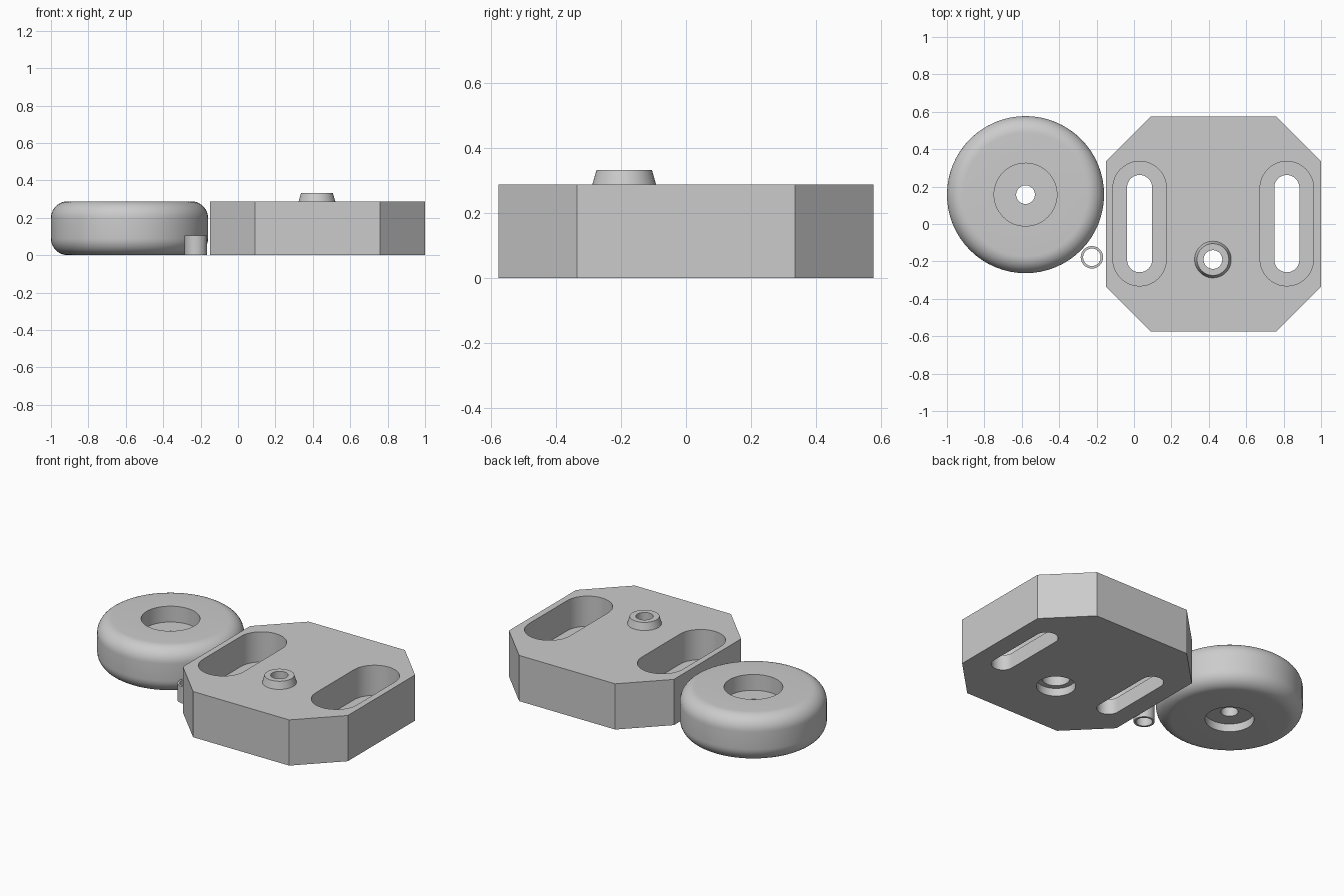
import bpy, bmesh, math

if "Cube" in bpy.data.objects:
    bpy.data.objects.remove(bpy.data.objects["Cube"])

grey = bpy.data.materials.new("grey")
grey.diffuse_color = (0.6, 0.6, 0.6, 1)
grey.use_nodes = True
grey.node_tree.nodes["Principled BSDF"].inputs["Base Color"].default_value = grey.diffuse_color


def make_object(name, bm):
    bmesh.ops.recalc_face_normals(bm, faces=bm.faces)
    mesh = bpy.data.meshes.new(name)
    bm.to_mesh(mesh)
    bm.free()
    mesh.materials.append(grey)
    ob = bpy.data.objects.new(name, mesh)
    bpy.context.collection.objects.link(ob)
    return ob


def smooth(ob):
    bpy.ops.object.select_all(action='DESELECT')
    ob.select_set(True)
    bpy.context.view_layer.objects.active = ob
    bpy.ops.object.shade_smooth_by_angle(angle=math.radians(30))


def lathe(name, profile, x, y, n=64):
    """Revolve a closed (radius, z) profile into a ring about a vertical axis."""
    bm = bmesh.new()
    rings = []
    for i in range(n):
        a = 2 * math.pi * i / n
        rings.append([bm.verts.new((x + r * math.cos(a), y + r * math.sin(a), z))
                      for r, z in profile])
    m = len(profile)
    for i in range(n):
        p, q = rings[i], rings[(i + 1) % n]
        for j in range(m):
            k = (j + 1) % m
            bm.faces.new((p[j], q[j], q[k], p[k]))
    return make_object(name, bm)


def prism(name, outline, z0, z1):
    bm = bmesh.new()
    low = [bm.verts.new((x, y, z0)) for x, y in outline]
    high = [bm.verts.new((x, y, z1)) for x, y in outline]
    bm.faces.new(low)
    bm.faces.new(high)
    for i in range(len(low)):
        k = (i + 1) % len(low)
        bm.faces.new((low[i], low[k], high[k], high[i]))
    return make_object(name, bm)


def slot(x, y, r, half, n=24):
    """Outline of a rounded slot along y; half = 0 gives a circle."""
    pts = []
    for side in (1, -1):
        start = 0 if side == 1 else math.pi
        last = n + 1 if half else n
        for i in range(last):
            a = start + math.pi * i / n
            pts.append((x + r * math.cos(a), y + side * half + r * math.sin(a)))
    return pts


def cut(ob, outline, z0, z1):
    cutter = prism("cutter", outline, z0, z1)
    cutter.hide_render = True
    mod = ob.modifiers.new("cut", 'BOOLEAN')
    mod.operation = 'DIFFERENCE'
    mod.solver = 'EXACT'
    mod.object = cutter
    bpy.context.view_layer.objects.active = ob
    bpy.ops.object.modifier_apply(modifier=mod.name)
    bpy.data.objects.remove(cutter)


H = 0.288

# Rounded wheel with a counterbore above and a shallower one below
R, F = 0.42, 0.09
arc = [math.pi / 2 * i / 10 for i in range(11)]
wheel_profile = [(0.05, 0.05), (0.14, 0.05), (0.14, 0)]
wheel_profile += [(R - F + F * math.sin(a), F - F * math.cos(a)) for a in arc]
wheel_profile += [(R - F + F * math.cos(a), H - F + F * math.sin(a)) for a in arc]
wheel_profile += [(0.168, H), (0.168, H - 0.1), (0.05, H - 0.1)]
smooth(lathe("wheel", wheel_profile, -0.58, 0.157))

# Small loose spacer tube
smooth(lathe("spacer_tube", [(0.047, 0), (0.06, 0), (0.06, 0.105), (0.047, 0.105)],
             -0.225, -0.178, 32))

# Eight-sided block with two stepped slots and a stepped bore
block = prism("block", [(0.09, -0.576), (0.76, -0.576), (1, -0.335), (1, 0.335),
                        (0.76, 0.576), (0.09, 0.576), (-0.15, 0.335), (-0.15, -0.335)], 0, H)
for sx in (0.03, 0.817):
    cut(block, slot(sx, 0.002, 0.143, 0.19), H - 0.19, H + 0.1)
    cut(block, slot(sx, 0.002, 0.067, 0.193), -0.1, H + 0.1)
BX, BY = 0.422, -0.19
cut(block, slot(BX, BY, 0.112, 0), -0.1, 0.05)
cut(block, slot(BX, BY, 0.08, 0), -0.1, 0.2)
cut(block, slot(BX, BY, 0.05, 0), -0.1, H + 0.1)
smooth(block)

# Tapered collar around the bore on top of the block
smooth(lathe("collar", [(0.05, H), (0.098, H), (0.085, 0.333), (0.05, 0.333)], BX, BY, 48))
